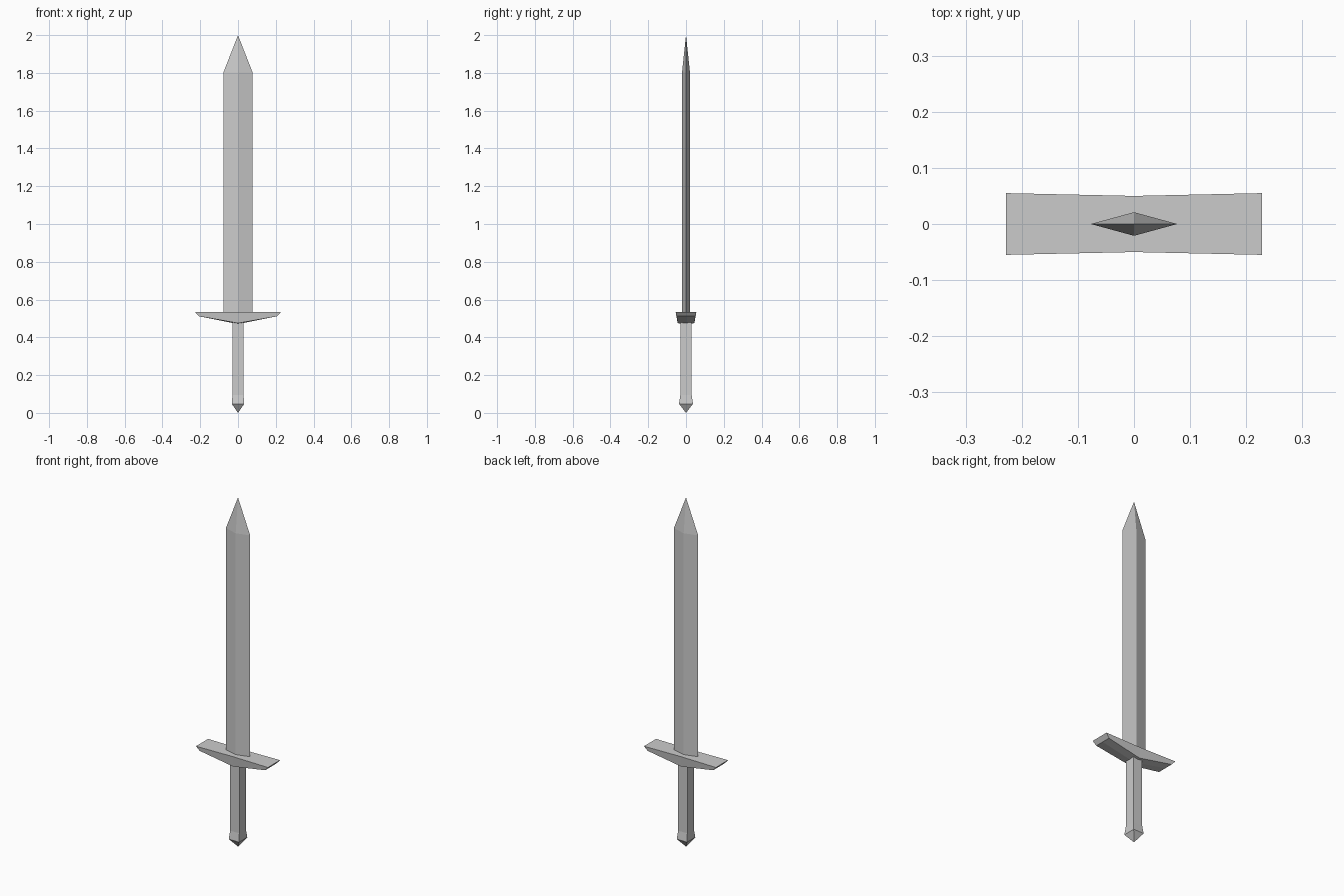
import bpy, bmesh

if "Cube" in bpy.data.objects:
    bpy.data.objects.remove(bpy.data.objects["Cube"])


def loft(name, rings):
    """Skin closed rings of points; a one-point ring closes to a tip."""
    bm = bmesh.new()
    loops = [[bm.verts.new(p) for p in ring] for ring in rings]
    for a, b in zip(loops, loops[1:]):
        n = max(len(a), len(b))
        for i in range(n):
            j = (i + 1) % n
            if len(a) == 1:
                bm.faces.new((a[0], b[j], b[i]))
            elif len(b) == 1:
                bm.faces.new((a[i], a[j], b[0]))
            else:
                bm.faces.new((a[i], a[j], b[j], b[i]))
    for end in (loops[0], loops[-1]):
        if len(end) > 2:
            bm.faces.new(end)
    bmesh.ops.recalc_face_normals(bm, faces=bm.faces)
    mesh = bpy.data.meshes.new(name)
    bm.to_mesh(mesh)
    bm.free()
    obj = bpy.data.objects.new(name, mesh)
    bpy.context.collection.objects.link(obj)
    return obj


def diamond(x, y, z):
    return [(x, 0, z), (0, y, z), (-x, 0, z), (0, -y, z)]


def rect(x, y, z):
    return [(x, -y, z), (x, y, z), (-x, y, z), (-x, -y, z)]


# Blade: diamond section running to a point
loft("blade", [diamond(0.077, 0.021, 0.52), diamond(0.077, 0.021, 1.803), [(0, 0, 2.0)]])


# Crossguard: flat top, keeled underside, flaring towards the ends
def guard_section(x_top, x_low, y_top, y_low, z_edge, z_keel):
    return [(x_top, -y_top, 0.535), (x_top, y_top, 0.535),
            (x_low, y_low, z_edge), (x_low, 0, z_keel), (x_low, -y_low, z_edge)]


loft("crossguard", [
    guard_section(-0.228, -0.208, 0.055, 0.050, 0.512, 0.512),
    guard_section(0, 0, 0.050, 0.044, 0.475, 0.470),
    guard_section(0.228, 0.208, 0.055, 0.050, 0.512, 0.512),
])

# Grip with flared, pointed pommel
loft("grip_and_pommel", [
    [(0, 0, 0)],
    rect(0.033, 0.037, 0.048),
    rect(0.029, 0.030, 0.095),
    rect(0.029, 0.030, 0.49),
])
